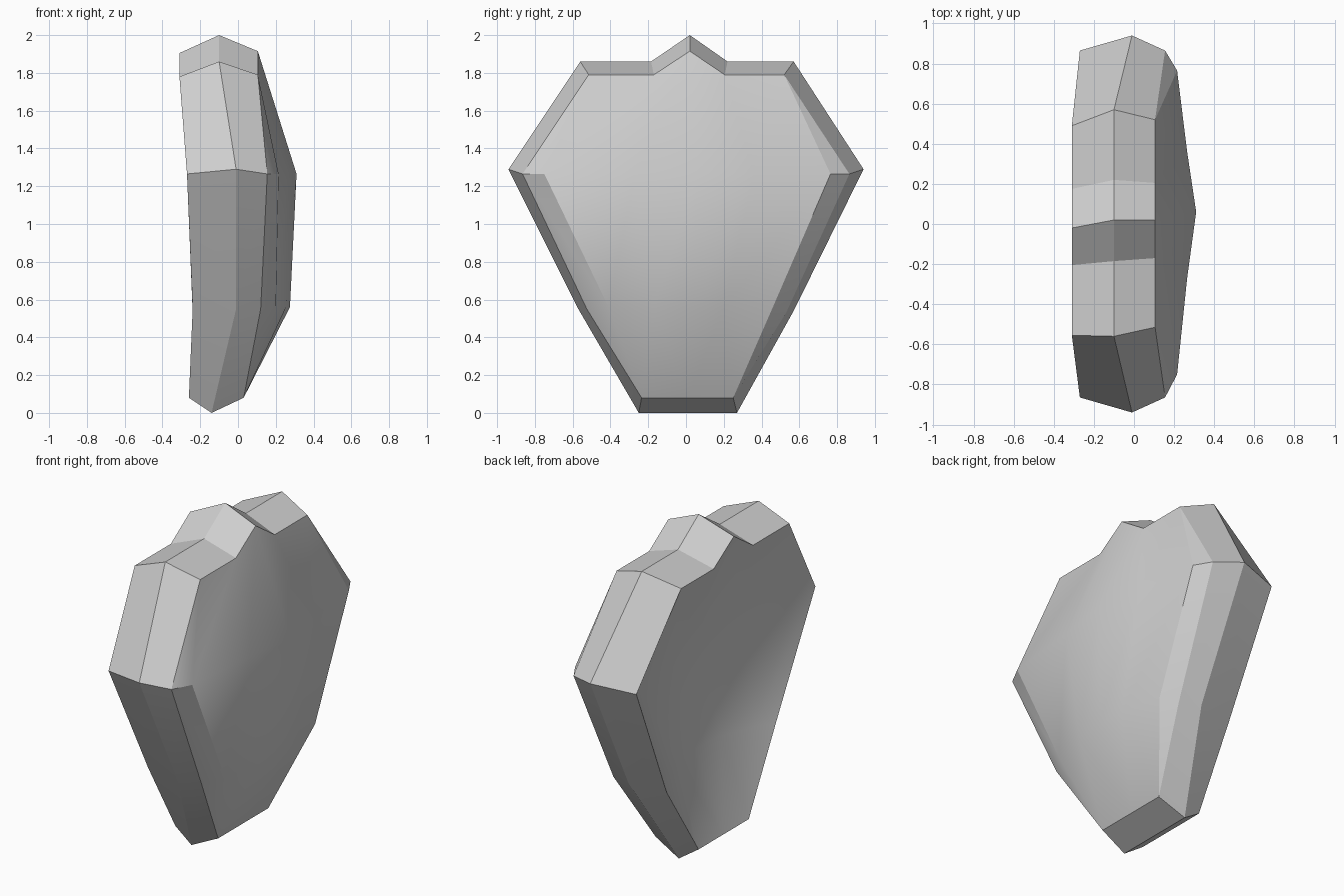
import bpy, bmesh, math

if "Cube" in bpy.data.objects:
    bpy.data.objects.remove(bpy.data.objects["Cube"])

# outline of the plate, going round from the top peak: (x, y, z)
mid = [(-.10, .02, 2.0), (-.10, .22, 1.86), (-.10, .57, 1.86), (-.01, .94, 1.29),
       (-.01, .57, .54), (-.14, .27, 0), (-.14, .01, 0), (-.14, -.25, 0),
       (-.01, -.57, .55), (-.01, -.94, 1.29), (-.10, -.56, 1.86), (-.10, -.185, 1.86)]
# chamfered rims of the two sides, in the same order
outer_rim = [(.105, .02, 1.915), (.105, .205, 1.79), (.105, .52, 1.79),
             (.155, .865, 1.265), (.12, .53, .53), (.03, .25, .08), (.03, .01, .08),
             (.03, -.235, .08), (.12, -.525, .55), (.155, -.865, 1.265),
             (.105, -.515, 1.79), (.105, -.17, 1.79)]
inner_rim = [(-.31, -.02, 1.905), (-.31, .175, 1.78), (-.31, .49, 1.78),
             (-.27, .865, 1.265), (-.24, .53, .53), (-.26, .25, .08), (-.26, .01, .08),
             (-.26, -.235, .08), (-.24, -.525, .55), (-.27, -.865, 1.265),
             (-.31, -.555, 1.78), (-.31, -.205, 1.78)]
# two rows across each curved panel: (x, y)
outer_rows = ([(.215, .765), (.265, .36), (.31, .06), (.265, -.27), (.215, -.75)],
              [(.20, .46), (.255, .2), (.275, .03), (.255, -.17), (.20, -.41)])
inner_rows = ([(-.225, .765), (-.15, .36), (-.12, .04), (-.15, -.3), (-.225, -.75)],
              [(-.185, .44), (-.10, .23), (-.08, .02), (-.10, -.2), (-.185, -.41)])

bm = bmesh.new()
M = [bm.verts.new(p) for p in mid]


def add_side(rim, rows):
    """Rim band and curved panel of one side."""
    R = [bm.verts.new(p) for p in rim]
    U, L = [[bm.verts.new((x, y, z)) for x, y in row]
            for row, z in zip(rows, (1.265, .56))]
    n = len(M)
    for i in range(n):
        j = (i + 1) % n
        bm.faces.new((M[i], M[j], R[j], R[i]))
    # panel above and below the widest row
    top = [R[2], R[1], R[0], R[11], R[10]]
    for i in range(4):
        bm.faces.new((top[i], top[i + 1], U[i + 1], U[i]))
        bm.faces.new((U[i], U[i + 1], L[i + 1], L[i]))
    # edge bands
    bm.faces.new((R[2], U[0], R[3]))
    bm.faces.new((R[10], R[9], U[4]))
    bm.faces.new((R[3], U[0], L[0], R[4]))
    bm.faces.new((R[9], R[8], L[4], U[4]))
    # panel fanning to the bottom edge
    for a, b, c in ((R[4], L[0], R[5]), (L[0], L[1], R[5]), (L[1], R[6], R[5]),
                    (L[1], L[2], R[6]), (L[2], L[3], R[6]), (L[3], R[7], R[6]),
                    (L[3], L[4], R[7]), (L[4], R[8], R[7])):
        bm.faces.new((a, b, c))


add_side(outer_rim, outer_rows)   # domed outer face
add_side(inner_rim, inner_rows)   # hollow inner face
bmesh.ops.recalc_face_normals(bm, faces=bm.faces[:])

mesh = bpy.data.meshes.new("shield_plate")
bm.to_mesh(mesh)
bm.free()
mat = bpy.data.materials.new("light grey")
mat.diffuse_color = (.62, .62, .62, 1)
mat.use_nodes = True
mat.node_tree.nodes["Principled BSDF"].inputs["Base Color"].default_value = mat.diffuse_color
mesh.materials.append(mat)
plate = bpy.data.objects.new("shield_plate", mesh)
bpy.context.collection.objects.link(plate)
bpy.context.view_layer.objects.active = plate
plate.select_set(True)
bpy.ops.object.shade_smooth_by_angle(angle=math.radians(25))
